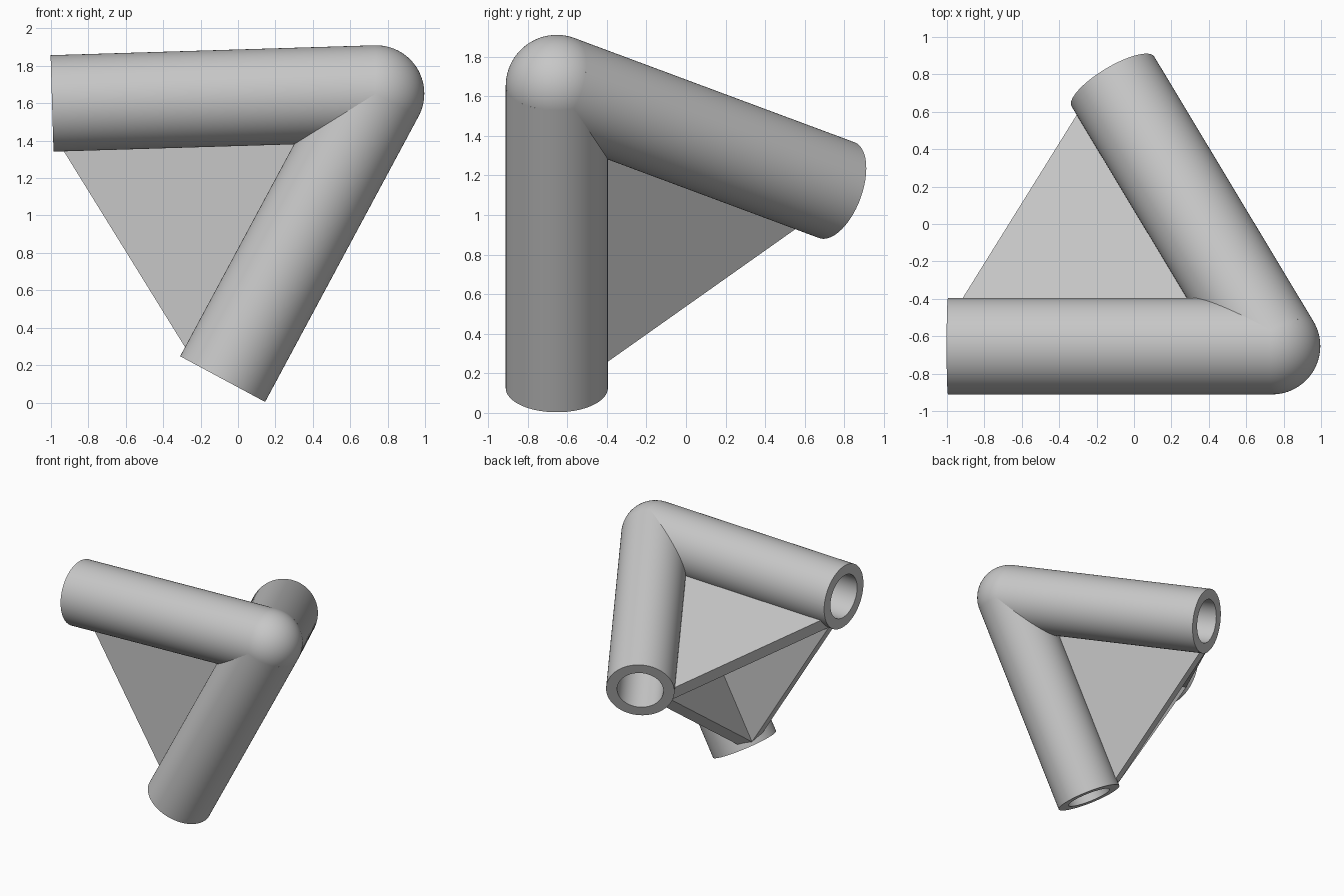
import bpy
import bmesh
from math import radians, cos, sin, pi, sqrt
from mathutils import Vector

cube = bpy.data.objects.get("Cube")
if cube:
    bpy.data.objects.remove(cube, do_unlink=True)

# Overall dimensions
HUB = Vector((0.738, 0, 1.652)) + Vector((0, -0.653, 0))
LENGTH, OUTER, BORE = 1.733, 0.258, 0.175
BORE_START = 0.52
PLATE = 0.1
INSET = 0.028
SEGMENTS = 96

# Three arms, each 60 degrees from the others
TILT = radians(1.75)


def in_front_plane(angle):
    return Vector((-cos(angle), 0, -sin(angle)))


side = in_front_plane(TILT)
down = in_front_plane(TILT + pi / 3)
back = in_front_plane(TILT + pi / 6) / sqrt(3) + Vector((0, sqrt(2 / 3), 0))

grey = bpy.data.materials.new("light grey")
grey.use_nodes = True
colour = (0.57, 0.57, 0.57, 1)
grey.diffuse_color = colour
grey.node_tree.nodes["Principled BSDF"].inputs["Base Color"].default_value = colour


def finish(name, bm, smooth=True):
    bmesh.ops.recalc_face_normals(bm, faces=bm.faces)
    mesh = bpy.data.meshes.new(name)
    bm.to_mesh(mesh)
    bm.free()
    obj = bpy.data.objects.new(name, mesh)
    mesh.materials.append(grey)
    bpy.context.collection.objects.link(obj)
    if smooth:
        bpy.ops.object.select_all(action="DESELECT")
        obj.select_set(True)
        bpy.context.view_layer.objects.active = obj
        bpy.ops.object.shade_smooth_by_angle(angle=radians(35))
    return obj


def tube(name, direction):
    """Revolved socket: solid at the hub, bored from the open end."""
    profile = [(0, 0), (OUTER, 0), (OUTER, LENGTH), (BORE, LENGTH),
               (BORE, BORE_START), (0, BORE_START)]
    bm = bmesh.new()
    verts = [bm.verts.new((x, 0, z)) for x, z in profile]
    edges = [bm.edges.new(pair) for pair in zip(verts, verts[1:])]
    bmesh.ops.spin(bm, geom=verts + edges, cent=(0, 0, 0), axis=(0, 0, 1),
                   angle=2 * pi, steps=SEGMENTS)
    bmesh.ops.remove_doubles(bm, verts=bm.verts, dist=0.0005)
    obj = finish(name, bm)
    obj.location = HUB
    obj.rotation_mode = "QUATERNION"
    obj.rotation_quaternion = direction.to_track_quat("Z", "Y")


def web(name, a, b, opposite):
    """Triangular plate along the inner sides of two tubes."""
    def inner_end(arm, other):
        inward = (other + opposite - arm).normalized()
        return HUB + arm * (LENGTH - INSET) + inward * OUTER

    normal = (opposite - (a + b) / 3).normalized()
    apex = HUB + normal * OUTER / sqrt(3) + (a + b).normalized() * OUTER * sqrt(8 / 3)
    corners = [apex, inner_end(a, b), inner_end(b, a)]
    bm = bmesh.new()
    face = bm.faces.new([bm.verts.new(p) for p in corners])
    extruded = bmesh.ops.extrude_face_region(bm, geom=[face], use_keep_orig=True)["geom"]
    moved = [g for g in extruded if isinstance(g, bmesh.types.BMVert)]
    bmesh.ops.translate(bm, verts=moved, vec=-normal * PLATE)
    finish(name, bm, smooth=False)


# Rounded corner
bm = bmesh.new()
bmesh.ops.create_uvsphere(bm, u_segments=SEGMENTS, v_segments=48, radius=OUTER)
hub = finish("corner_ball", bm)
hub.location = HUB

# Sockets
tube("side_tube", side)
tube("lower_tube", down)
tube("back_tube", back)

# Stiffening plates
web("front_web", side, down, back)
web("top_web", side, back, down)
web("side_web", down, back, side)
